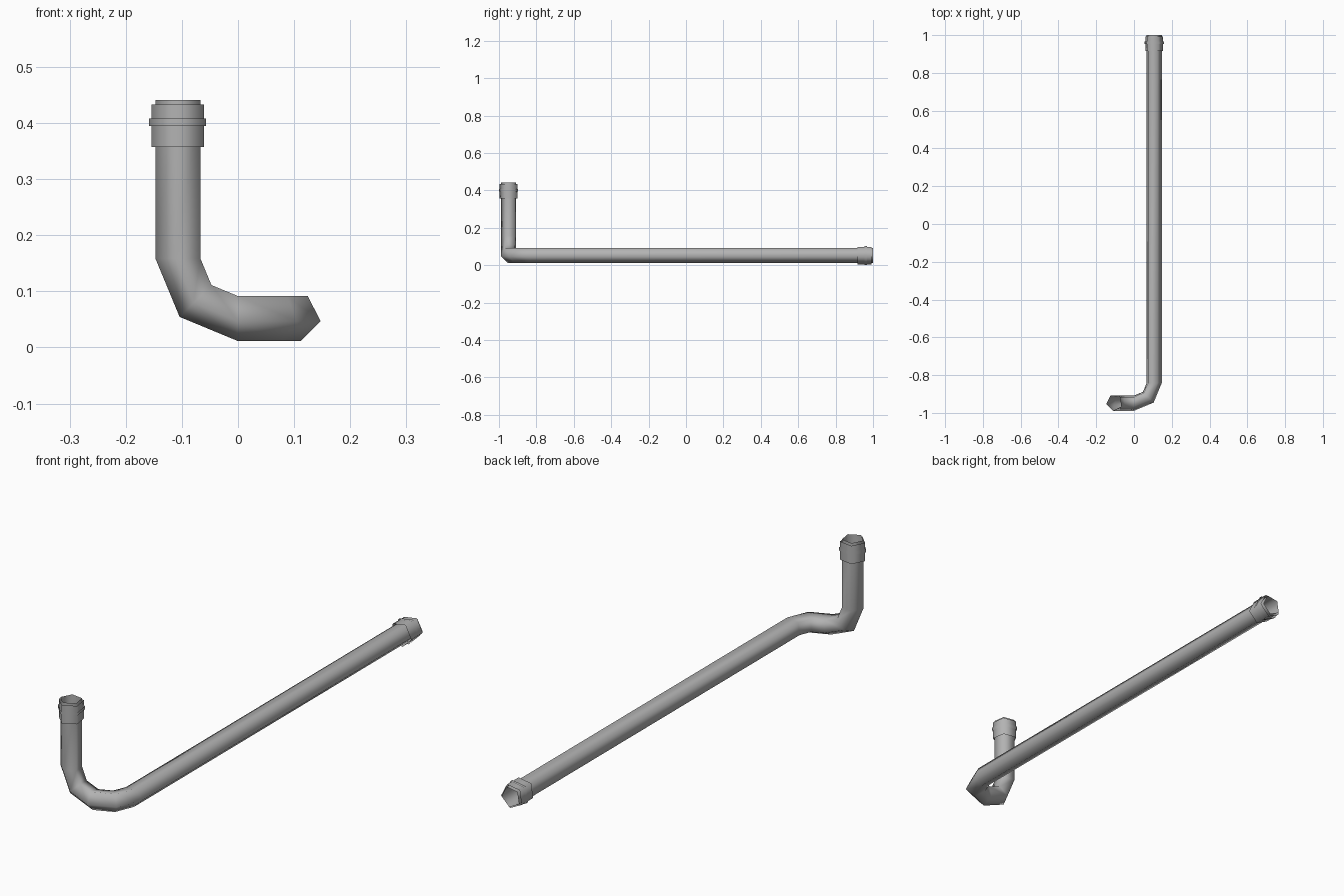
import bpy
from math import sin, cos, radians, pi
from mathutils import Vector

if "Cube" in bpy.data.objects:
    bpy.data.objects.remove(bpy.data.objects["Cube"], do_unlink=True)

grey = bpy.data.materials.new("pipe grey")
grey.use_nodes = True
colour = (0.45, 0.45, 0.45, 1)
grey.diffuse_color = colour
grey.node_tree.nodes["Principled BSDF"].inputs["Base Color"].default_value = colour

SIDES = 5
START_ANGLE = radians(-9)
X, Y, Z = Vector((1, 0, 0)), Vector((0, 1, 0)), Vector((0, 0, 1))
BEND = 0.105                     # elbow radius
RISER_X, RUN_X = -BEND, BEND
FRONT_Y, LOW_Z = -0.9466, 0.0535
TOP_Z, END_Y = 0.441, 1.0


def ring(centre, u, v, radius):
    angles = [START_ANGLE + 2 * pi * i / SIDES for i in range(SIDES)]
    return [centre + radius * (u * cos(a) + v * sin(a)) for a in angles]


def tube(name, stations, radius):
    """Open smooth tube through (centre, u, v) stations; u x v opposes travel."""
    verts = [p for c, u, v in stations for p in ring(c, u, v, radius)]
    faces = []
    for k in range(len(stations) - 1):
        a, b = k * SIDES, (k + 1) * SIDES
        for i in range(SIDES):
            j = (i + 1) % SIDES
            faces.append((a + i, b + i, b + j, a + j))
    mesh = bpy.data.meshes.new(name)
    mesh.from_pydata(verts, [], faces)
    mesh.materials.append(grey)
    mesh.shade_smooth()
    obj = bpy.data.objects.new(name, mesh)
    bpy.context.collection.objects.link(obj)


def riser_station(z):
    return Vector((RISER_X, FRONT_Y, z)), -Y, X


def run_station(y):
    return Vector((RUN_X, y, LOW_Z)), X, Z


# Pipe: riser, elbow down to sideways, elbow sideways to back, long run
path = [riser_station(TOP_Z)]
pivot = Vector((0, FRONT_Y, LOW_Z + BEND))
for deg in (0, 45, 90):
    t = radians(deg)
    inward = X * cos(t) + Z * sin(t)
    path.append((pivot - BEND * inward, -Y, inward))
pivot = Vector((0, FRONT_Y + BEND, LOW_Z))
for deg in (45, 90):
    t = radians(deg)
    outward = X * sin(t) - Y * cos(t)
    path.append((pivot + BEND * outward, outward, Z))
path.append(run_station(END_Y))
# consistent outward winding along the path
tube("pipe", path[::-1], 0.0427)

# Coupling sleeve and thin rib at each open end, measured back from the lip
for part, near, far, radius in (("sleeve", 0.008, 0.084, 0.0500),
                                ("rib", 0.033, 0.046, 0.0540)):
    tube("riser_" + part,
         [riser_station(TOP_Z - far), riser_station(TOP_Z - near)], radius)
    tube("run_" + part,
         [run_station(END_Y - near), run_station(END_Y - far)], radius)
